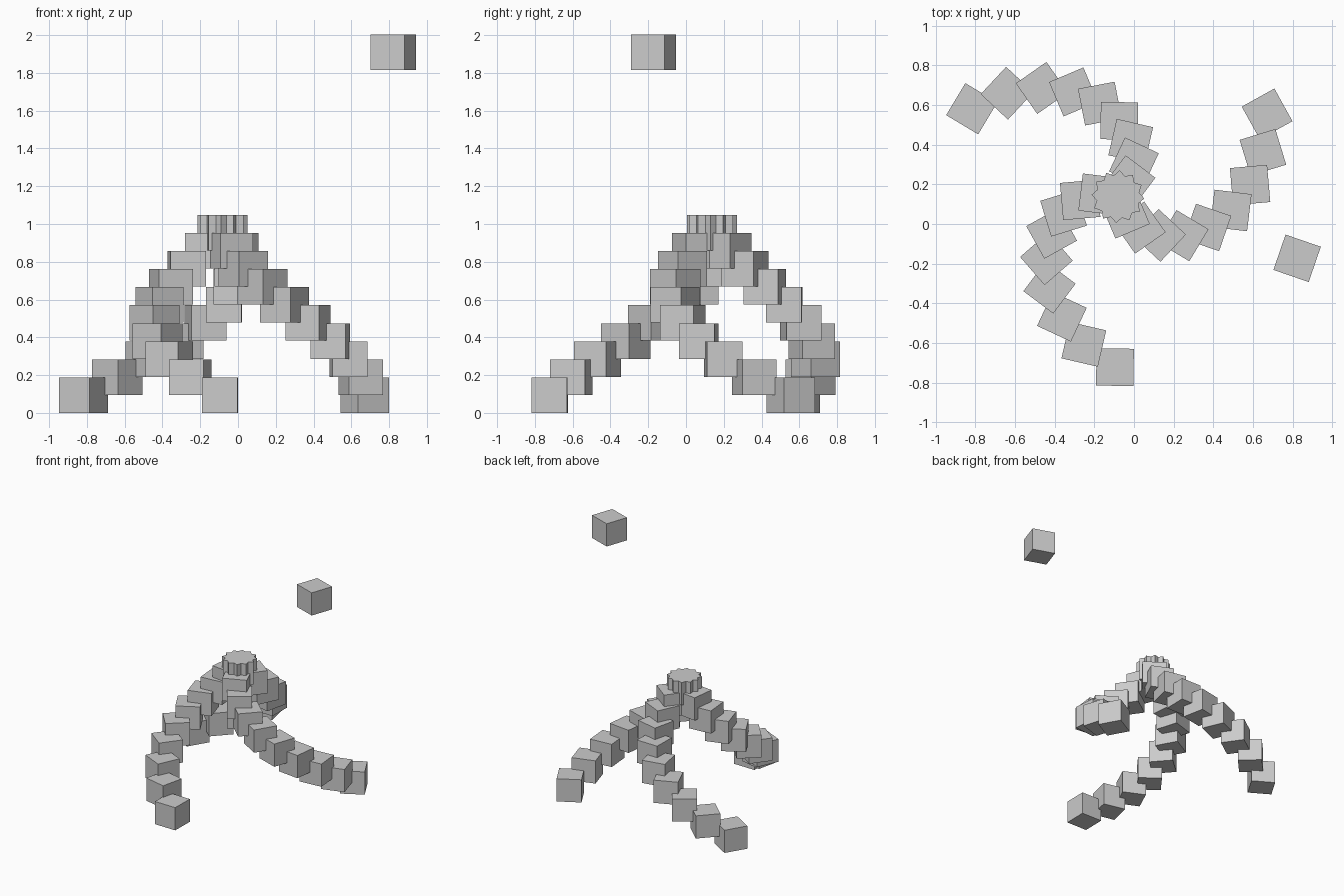
import bpy
from math import radians, cos, sin

if "Cube" in bpy.data.objects:
    bpy.data.objects.remove(bpy.data.objects["Cube"])

CX, CY = -0.081, 0.138   # axis of the three-armed spiral
STEP = 0.0955            # rise and inward move per level
SIZE = 0.188             # cube edge
TURN = 12                # degrees of twist per level


def add_block(name, level, arm):
    """Cube on a spiral arm, facing the axis; radius passes through zero at level 9."""
    a = radians(29 + 120 * arm - TURN * level)
    r = STEP * (9 - level)
    bpy.ops.mesh.primitive_cube_add(
        size=SIZE,
        location=(CX + r * cos(a), CY + r * sin(a), STEP * level + SIZE / 2),
        rotation=(0, 0, a))
    bpy.context.object.name = name


# three curved arms climbing to a shared top
for arm in range(3):
    for level in range(10):
        add_block(f"arm_{arm + 1}_block_{level + 1}", level, arm)

# single floating block further along the first arm's spiral
add_block("floating_block", 19, 0)
